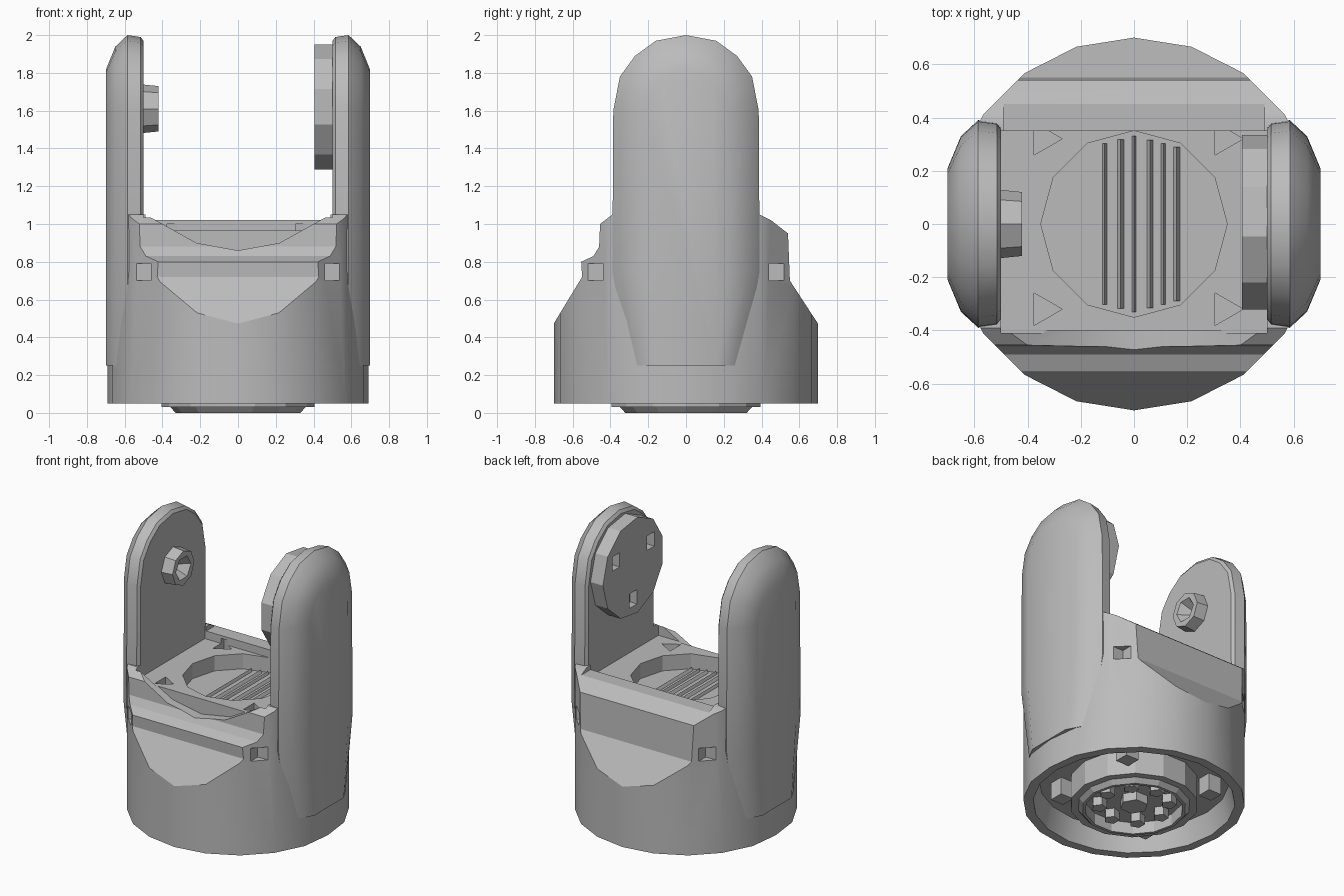
import bpy, bmesh, math

cube = bpy.data.objects.get("Cube")
if cube:
    bpy.data.objects.remove(cube, do_unlink=True)

grey = bpy.data.materials.new("plain_grey")
grey.use_nodes = True
grey.diffuse_color = (0.5, 0.5, 0.5, 1)
grey.node_tree.nodes["Principled BSDF"].inputs["Base Color"].default_value = (0.5, 0.5, 0.5, 1)


def loft(name, rings):
    """Skin a stack of matching rings and cap both ends."""
    bm = bmesh.new()
    loops = [[bm.verts.new(p) for p in ring] for ring in rings]
    n = len(loops[0])
    for a, b in zip(loops, loops[1:]):
        for i in range(n):
            j = (i + 1) % n
            bm.faces.new((a[i], a[j], b[j], b[i]))
    bm.faces.new(loops[0])
    bm.faces.new(loops[-1])
    bmesh.ops.recalc_face_normals(bm, faces=bm.faces)
    mesh = bpy.data.meshes.new(name)
    bm.to_mesh(mesh)
    bm.free()
    mesh.materials.append(grey)
    ob = bpy.data.objects.new(name, mesh)
    bpy.context.collection.objects.link(ob)
    return ob


def box(name, lo, hi):
    corners = [(lo[0], lo[1]), (hi[0], lo[1]), (hi[0], hi[1]), (lo[0], hi[1])]
    return loft(name, [[(x, y, z) for x, y in corners] for z in (lo[2], hi[2])])


def cyl(name, r, z0, z1, sides=12, r2=None, centre=(0, 0), axis="Z"):
    """Cylinder or cone between z0 and z1, or along x with centre as (y, z)."""
    rings = []
    for rad, h in ((r, z0), (r if r2 is None else r2, z1)):
        ring = []
        for i in range(sides):
            a = math.tau * i / sides
            u, v = centre[0] + rad * math.cos(a), centre[1] + rad * math.sin(a)
            ring.append((u, v, h) if axis == "Z" else (h, u, v))
        rings.append(ring)
    return loft(name, rings)


def boolean(target, cutter, operation="DIFFERENCE"):
    mod = target.modifiers.new("cut", "BOOLEAN")
    mod.operation, mod.solver, mod.object = operation, "EXACT", cutter
    bpy.context.view_layer.objects.active = target
    bpy.ops.object.modifier_apply(modifier=mod.name)
    bpy.data.objects.remove(cutter, do_unlink=True)


def smooth(ob):
    bpy.ops.object.select_all(action="DESELECT")
    ob.select_set(True)
    bpy.context.view_layer.objects.active = ob
    bpy.ops.object.shade_smooth_by_angle(angle=math.radians(28))


# Round body, trimmed by a side profile with sloped front and back
body = cyl("body", 0.7, 0.05, 1.2, 20)
for v in body.data.vertices:
    v.co.x = max(-0.692, min(0.692, v.co.x))
side = [(-0.72, 0), (-0.72, 0.44), (-0.55, 0.72), (-0.555, 0.8), (-0.49, 0.83), (-0.46, 0.88),
        (-0.455, 1.0), (-0.39, 1.05), (0.39, 1.05), (0.45, 1.02), (0.54, 0.95), (0.55, 0.7),
        (0.72, 0.44), (0.72, 0)]
boolean(body, loft("side_trim", [[(x, y, z) for y, z in side] for x in (-1, 1)]), "INTERSECT")

# Pocket between the arms, the scooped front lip and the low back wall
boolean(body, box("pocket", (-0.5, -0.41, 0.965), (0.5, 0.35, 1.3)))
boolean(body, box("wall_top", (-0.49, 0.2, 1.02), (0.49, 0.7, 1.3)))
scoop = [(-0.49, 1.05), (-0.22, 0.9), (0, 0.86), (0.22, 0.9), (0.49, 1.05), (0.49, 1.3), (-0.49, 1.3)]
boolean(body, loft("scoop", [[(x, y, z) for x, z in scoop] for y in (-0.8, -0.4)]))

# Round well in the floor, hollow underside
boolean(body, cyl("well", 0.35, 0.86, 1.0, 12))
boolean(body, cyl("underside", 0.65, 0.0, 0.2, 20, 0.6))

# Corner details: outer notches, floor pits and clip feet underneath
for sx in (-1, 1):
    for sy in (-1, 1):
        x, y = 0.5 * sx, 0.49 * sy
        boolean(body, box("notch", (x - 0.04, y - 0.05, 0.7), (x + 0.04, y + 0.05, 0.79)))
        x, y = 0.34 * sx, 0.32 * sy
        boolean(body, cyl("floor_pit", 0.07, 0.9, 1.0, 3, None, (x, y)))
        box("clip_foot", (x - 0.05, y - 0.03, 0.08), (x + 0.05, y + 0.07, 0.24))
smooth(body)

# Two arms: arched plates whose outer edge rounds over and whose foot sinks into the body
arch = [(-0.3, 0.25), (-0.39, 0.75), (-0.385, 1.6), (-0.35, 1.78), (-0.27, 1.89), (-0.16, 1.97),
        (0, 2.0), (0.16, 1.97), (0.27, 1.89), (0.35, 1.78), (0.385, 1.6), (0.39, 0.75), (0.3, 0.25)]


def arch_ring(x, inset):
    k = 1 - inset / 0.39
    return [(x, y * k, z if z < 1 else 1.6 + (z - 1.6) * k) for y, z in arch]


for sx, name in ((1, "left_arm"), (-1, "right_arm")):
    smooth(loft(name, [arch_ring(sx * x, d) for x, d in
                       ((0.5, 0.03), (0.515, 0.01), (0.585, 0), (0.65, 0.06), (0.7, 0.18))]))

# Round pad with three square sockets on the left arm
pad = cyl("pivot_pad", 0.335, 0.405, 0.52, 11, centre=(0, 1.62), axis="X")
for i in range(3):
    a = math.radians(-90 + 120 * i)
    y, z = 0.22 * math.cos(a), 1.62 + 0.22 * math.sin(a)
    boolean(pad, box("socket", (0.35, y - 0.04, z - 0.05), (0.46, y + 0.04, z + 0.05)))

# Small hollow knob on the right arm
knob = cyl("pivot_knob", 0.13, -0.52, -0.42, 8, 0.12, (0, 1.61), "X")
boolean(knob, cyl("knob_hole", 0.03, -0.49, -0.41, 6, 0.09, (0, 1.61), "X"))

# Ribs lying in the well
for i, x in enumerate((-0.11, -0.05, 0.0, 0.06, 0.11, 0.16)):
    w = 0.012 + 0.006 * (i % 2)
    reach = 0.33 - abs(x) * 0.25
    loft("well_rib", [[(x - w, y, 0.85), (x + w, y, 0.85), (x, y, 0.88)] for y in (-reach, reach)])

# Ringed boss under the body, with lugs around a hub
boss = cyl("bottom_boss", 0.405, 0.03, 0.25, 14)
ring = cyl("bottom_ring", 0.33, 0.0, 0.06, 14, 0.385)
for part in (boss, ring):
    boolean(part, cyl("boss_hollow", 0.31, -0.1, 0.08, 14))
cyl("bottom_hub", 0.09, 0.02, 0.12, 6)
for i in range(8):
    a = math.tau * i / 8
    cyl("bottom_lug", 0.05, 0.02, 0.12, 5, None, (0.22 * math.cos(a), 0.22 * math.sin(a)))
